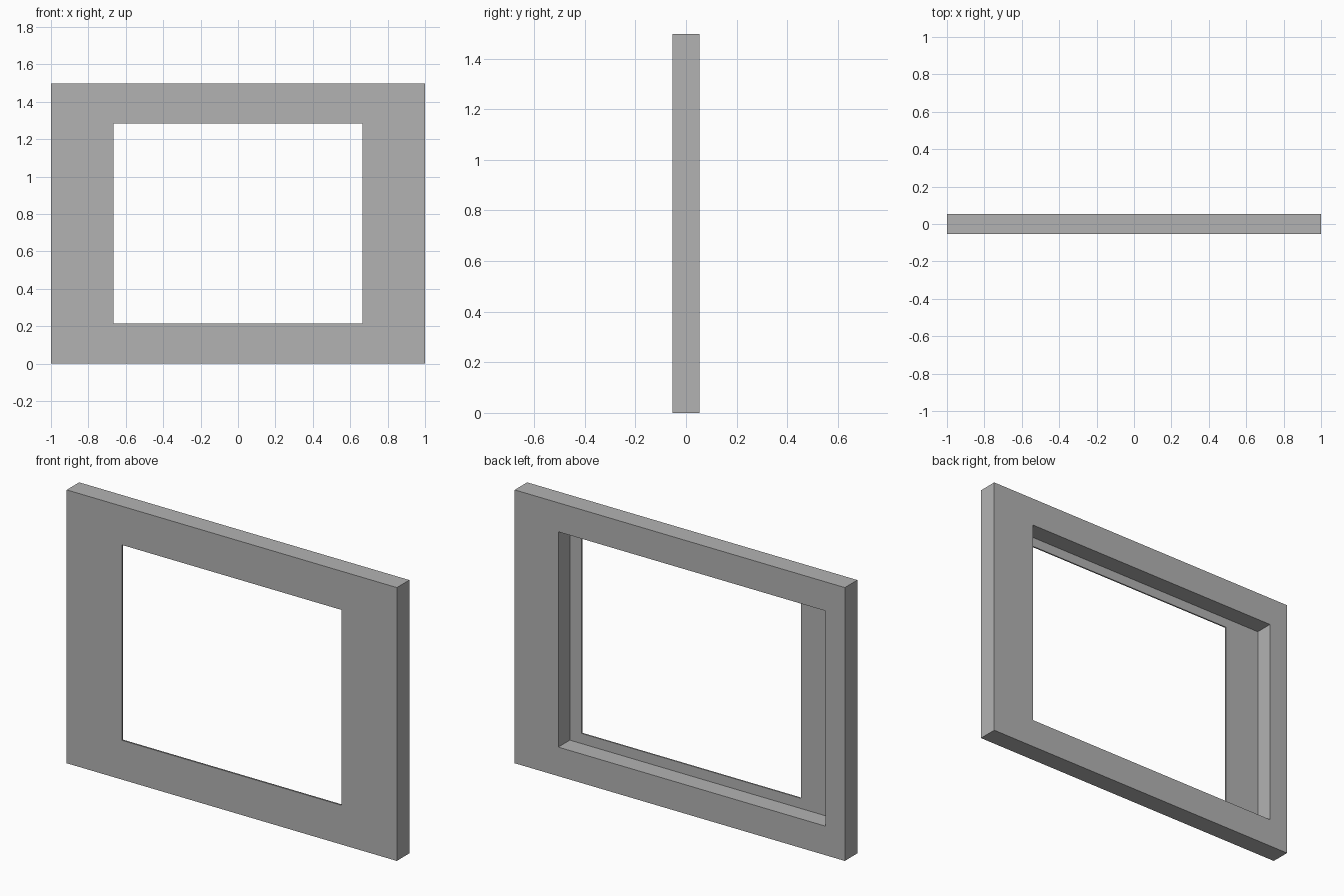
import bpy
import bmesh

if "Cube" in bpy.data.objects:
    bpy.data.objects.remove(bpy.data.objects["Cube"], do_unlink=True)

# Single plain grey
grey = bpy.data.materials.new("plain_grey")
grey.use_nodes = True
colour = (0.45, 0.45, 0.45, 1)
grey.diffuse_color = colour
grey.node_tree.nodes["Principled BSDF"].inputs["Base Color"].default_value = colour

FRONT, BACK, STEP = -0.054, 0.054, -0.046

# Rectangles as left, right, bottom, top
outer = (-1, 1, 0, 1.497)
opening = (-0.666, 0.666, 0.215, 1.285)
recess = (-0.884, 0.736, 0.159, 1.338)

bm = bmesh.new()


def ring(rect, y):
    x0, x1, z0, z1 = rect
    return [bm.verts.new((x, y, z)) for x, z in
            ((x0, z0), (x1, z0), (x1, z1), (x0, z1))]


# Cross-section walked round the frame: front face, thin lip, rear recess, back face
rings = [ring(outer, FRONT), ring(opening, FRONT), ring(opening, STEP),
         ring(recess, STEP), ring(recess, BACK), ring(outer, BACK)]
for a, b in zip(rings, rings[1:] + rings[:1]):
    for i in range(4):
        j = (i + 1) % 4
        bm.faces.new((a[i], a[j], b[j], b[i]))
bmesh.ops.recalc_face_normals(bm, faces=bm.faces)

mesh = bpy.data.meshes.new("frame")
bm.to_mesh(mesh)
bm.free()
mesh.materials.append(grey)
frame = bpy.data.objects.new("frame", mesh)
bpy.context.collection.objects.link(frame)
